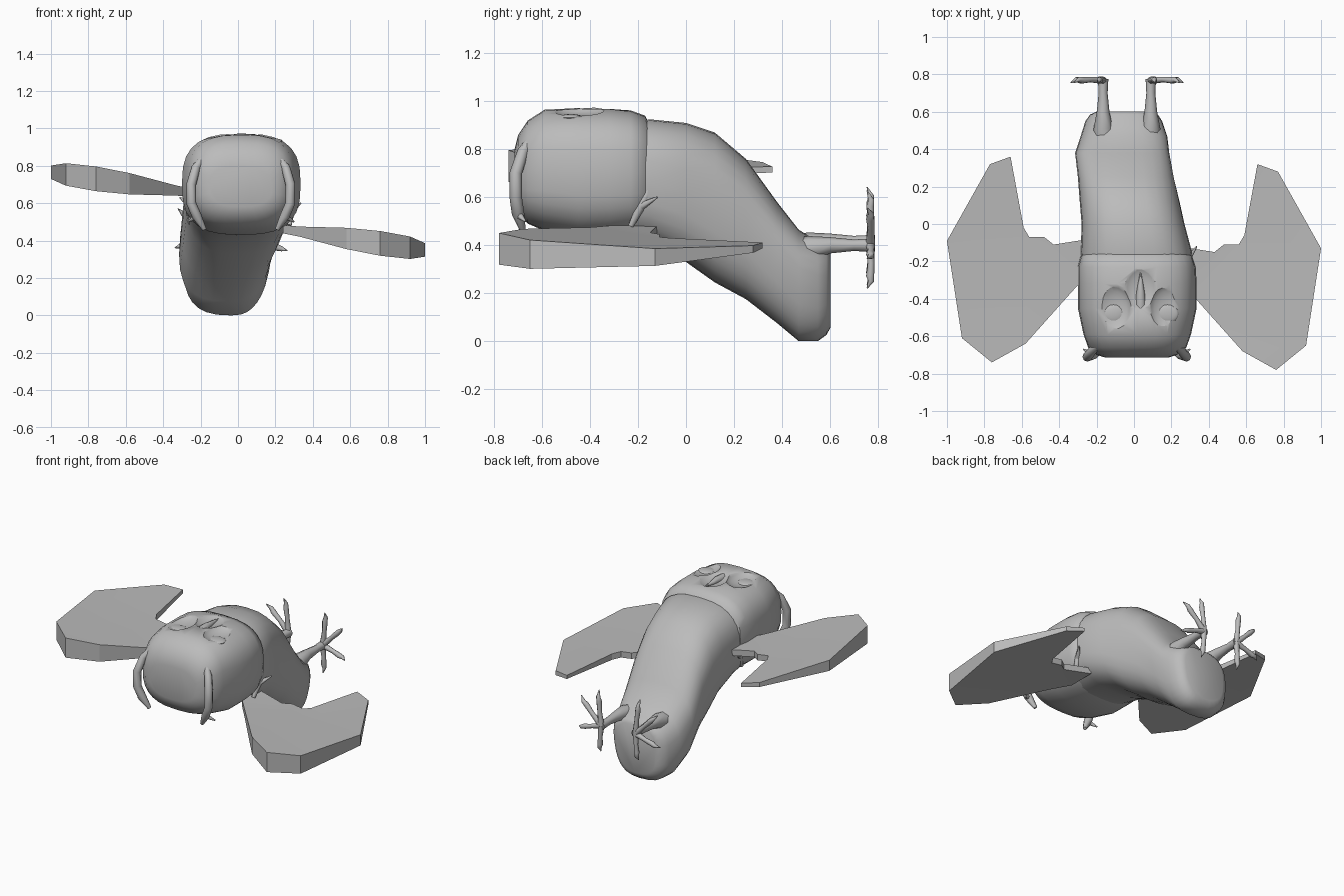
import bpy, bmesh, math
from mathutils import Vector

cube = bpy.data.objects.get("Cube")
if cube:
    bpy.data.objects.remove(cube, do_unlink=True)

GREY = (0.5, 0.5, 0.5, 1)
mat = bpy.data.materials.new("plain grey")
mat.use_nodes = True
mat.diffuse_color = GREY
bsdf = next(n for n in mat.node_tree.nodes if n.type == 'BSDF_PRINCIPLED')
bsdf.inputs["Base Color"].default_value = GREY


def finish(obj, angle=50):
    bpy.ops.object.select_all(action='DESELECT')
    obj.select_set(True)
    bpy.context.view_layer.objects.active = obj
    if obj.type == 'CURVE':
        bpy.ops.object.convert(target='MESH')
    obj = bpy.context.object
    obj.data.materials.clear()
    obj.data.materials.append(mat)
    bpy.ops.object.shade_smooth_by_angle(angle=math.radians(angle))
    return obj


def from_bmesh(name, bm, angle=50):
    bmesh.ops.recalc_face_normals(bm, faces=bm.faces)
    mesh = bpy.data.meshes.new(name)
    bm.to_mesh(mesh)
    bm.free()
    obj = bpy.data.objects.new(name, mesh)
    bpy.context.collection.objects.link(obj)
    return finish(obj, angle)


def loft(name, rings, power, sides=28):
    """Skin rounded-box sections (y, x_min, x_max, z_min, z_max, pinch of the lower left)."""
    def squash(v):
        return math.copysign(abs(v) ** (2 / power), v)
    bm = bmesh.new()
    loops = []
    for y, x0, x1, z0, z1, pinch in rings:
        loop = []
        for i in range(sides):
            a = math.tau * i / sides
            u, w = squash(math.cos(a)), squash(math.sin(a))
            if u > 0:
                u *= 1 - pinch * (1 - w) / 2
            loop.append(bm.verts.new(((x0 + x1 + (x1 - x0) * u) / 2, y, (z0 + z1 + (z1 - z0) * w) / 2)))
        loops.append(loop)
    for a, b in zip(loops, loops[1:]):
        for i in range(sides):
            j = (i + 1) % sides
            bm.faces.new((a[i], a[j], b[j], b[i]))
    bm.faces.new(loops[0])
    bm.faces.new(loops[-1])
    return from_bmesh(name, bm, 65)


def tube(name, points, radii):
    """Tapered round limb along a path."""
    curve = bpy.data.curves.new(name, 'CURVE')
    curve.dimensions = '3D'
    curve.bevel_depth = 1
    curve.bevel_resolution = 2
    curve.use_fill_caps = True
    spline = curve.splines.new('POLY')
    spline.points.add(len(points) - 1)
    for p, co, r in zip(spline.points, points, radii):
        p.co = (*co, 1)
        p.radius = r
    obj = bpy.data.objects.new(name, curve)
    bpy.context.collection.objects.link(obj)
    return finish(obj, 60)


def ball(name, centre, size):
    bm = bmesh.new()
    bmesh.ops.create_uvsphere(bm, u_segments=20, v_segments=12, radius=1)
    for v in bm.verts:
        v.co = Vector(centre) + v.co * Vector(size)
    return from_bmesh(name, bm)


def hollow(target, centre, size):
    """Scoop an ellipsoid out of a part."""
    cutter = ball("hollow_cutter", centre, size)
    cut = target.modifiers.new("hollow", 'BOOLEAN')
    cut.operation = 'DIFFERENCE'
    cut.object = cutter
    bpy.context.view_layer.objects.active = target
    bpy.ops.object.modifier_apply(modifier=cut.name)
    bpy.data.objects.remove(cutter, do_unlink=True)


# Body, sloping down to the blunt tail
loft("body", [
    (-0.30, -.27, .29, .43, .90, 0), (-0.15, -.285, .31, .40, .925, 0),
    (0.00, -.28, .27, .33, .91, 0), (0.12, -.29, .25, .245, .87, .05),
    (0.25, -.30, .23, .175, .76, .15), (0.38, -.315, .22, .075, .58, .3),
    (0.47, -.285, .215, .0, .465, .4), (0.55, -.26, .18, .0, .415, .35),
    (0.585, -.235, .15, .025, .40, .3), (0.602, -.20, .115, .055, .38, .3)], 2.7)

# Head, a rounded block with the face turned up
head = loft("head", [
    (-0.715, -.15, .18, .58, .80, 0), (-0.70, -.20, .23, .54, .86, 0),
    (-0.66, -.245, .28, .49, .92, 0), (-0.59, -.27, .305, .46, .965, 0),
    (-0.45, -.30, .335, .43, .972, 0), (-0.32, -.30, .335, .43, .972, 0),
    (-0.23, -.30, .33, .44, .962, 0), (-0.17, -.285, .31, .46, .94, 0),
    (-0.13, -.20, .22, .55, .85, 0)], 2.8)

# Face: hollow sockets with shallow eyes, and a dip holding the beak
FACE_X = 0.035
hollow(head, (FACE_X, -0.34, 0.995), (0.10, 0.13, 0.05))
for side, label in ((1, "left"), (-1, "right")):
    x = FACE_X + side * 0.145
    hollow(head, (x, -0.45, 0.985), (0.10, 0.13, 0.05))
    ball(label + "_eye", (x, -0.48, 0.933), (0.058, 0.05, 0.014))
finish(head)
tube("beak", [(FACE_X, -0.45, .94), (FACE_X, -0.38, .95), (FACE_X, -0.33, .95), (FACE_X, -0.26, .955)],
     [.03, .024, .016, .003])

# Plumes curling down from the crown, each with a barb near its tip
for side, label in ((1, "left"), (-1, "right")):
    path = [(.185, -.63, .87), (.24, -.68, .79), (.265, -.71, .70),
            (.265, -.71, .60), (.235, -.70, .53), (.195, -.68, .46)]
    plume = [(.015 + side * x, y, z) for x, y, z in path]
    tube(label + "_plume", plume, [.012, .024, .026, .026, .026, .012])
    tube(label + "_plume_barb", [plume[4], (.015 + side * .285, -.67, .50)], [.018, .004])

# Wings: slabs thick at the leading edge, on one tilted plane (x, y, half thickness)
OUTLINE = [(.24, -.12, .02), (.43, -.15, .02), (.48, -.11, .02), (.56, -.11, .02),
           (.59, -.06, .02), (.66, .32, .012), (.77, .28, .015), (1.0, -.13, .036),
           (.92, -.65, .06), (.76, -.78, .066), (.58, -.68, .057), (.33, -.40, .027),
           (.24, -.30, .022)]
for side, label in ((1, "left"), (-1, "right")):
    bm = bmesh.new()
    layers = [[], []]
    for x, y, half in OUTLINE:
        mid = 0.5575 - side * (0.1025 + 0.146 * (x - .28))
        for layer, sign in zip(layers, (-1, 1)):
            layer.append(bm.verts.new((side * x, y + (0 if side > 0 else .04), mid + sign * half)))
    low, high = layers
    n = len(OUTLINE)
    for i in range(n):
        j = (i + 1) % n
        bm.faces.new((low[i], low[j], high[j], high[i]))
    caps = [bm.faces.new(low), bm.faces.new(high)]
    bmesh.ops.triangulate(bm, faces=caps)
    from_bmesh(label + "_wing", bm, 12)

# Small folded spurs behind the wing roots
for side, label, x, lift in ((1, "left", .28, 0), (-1, "right", -.255, .03)):
    root = [(x - side * .02, -.10, .72 + lift), (x + side * .01, -.15, .64 + lift),
            (x + side * .005, -.19, .56 + lift), (x - side * .005, -.23, .48 + lift)]
    tube(label + "_spur", root, [.006, .018, .02, .012])
    tube(label + "_spur_hook", [root[2], (x + side * .055, -.12, .60 + lift)], [.018, .004])

# Legs and spread clawed feet
TOES = [(.02, .19), (.13, .13), (.145, -.045), (.01, -.15)]
for side, label, x, z in ((1, "left", .09, .40), (-1, "right", -.165, .415)):
    tube(label + "_leg", [(x - side * .01, .42, z - .05), (x, .52, z - .01), (x, .60, z), (x, .70, z), (x, .775, z)],
         [.07, .05, .034, .024, .028])
    for k, (dx, dz) in enumerate(TOES):
        def at(f, y):
            return (x + side * dx * f, y, z + dz * f)
        tube(f"{label}_toe_{k + 1}", [at(0, .768), at(.5, .772), at(.85, .768), at(1, .772), at(1.2, .755)],
             [.02, .014, .017, .013, .002])
